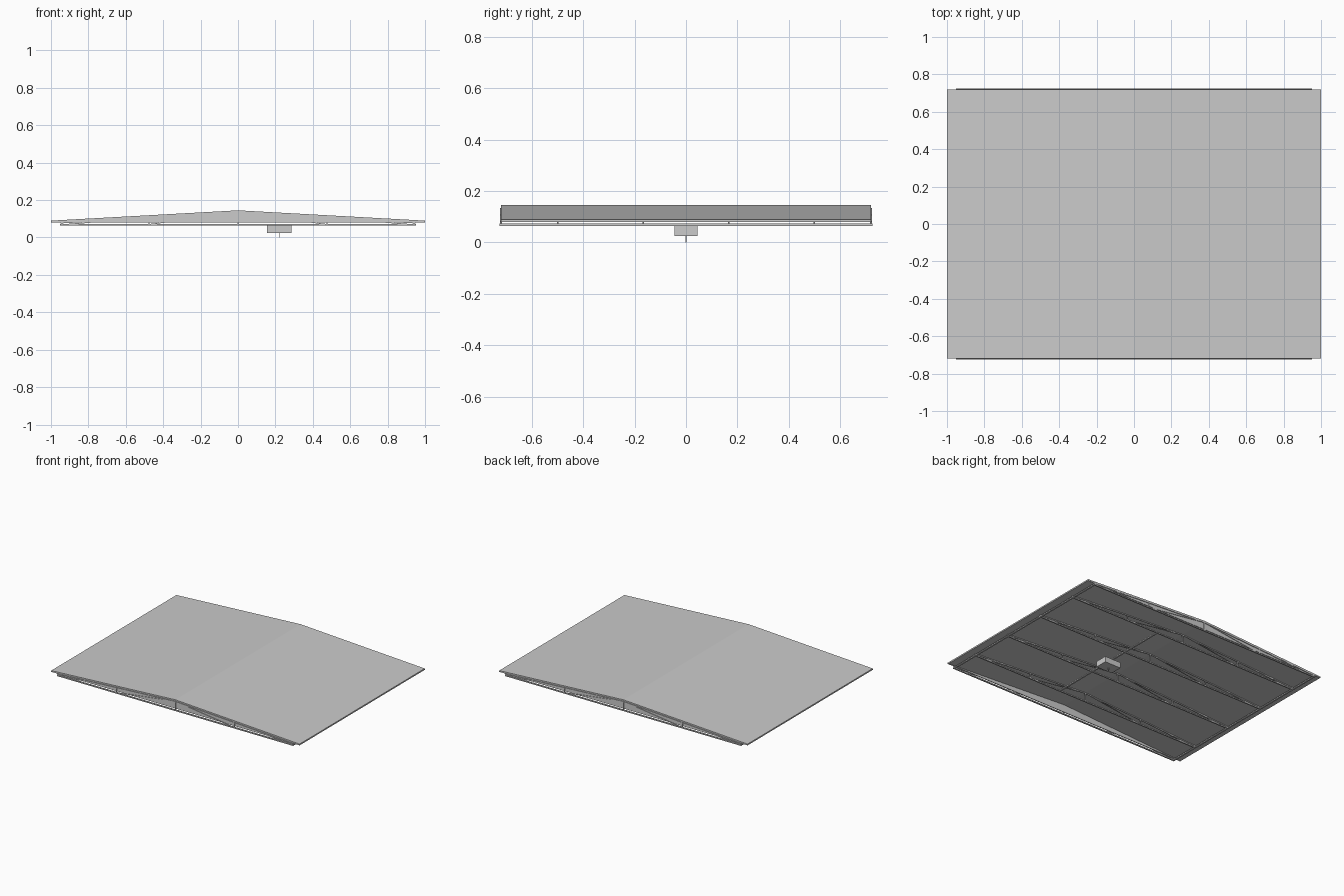
import bpy, bmesh
from mathutils import Vector

if "Cube" in bpy.data.objects:
    bpy.data.objects.remove(bpy.data.objects["Cube"])

X, Y = 1.0, 0.72
EAVE, RIDGE, BASE = 0.09, 0.145, 0.08


def make(name, bm):
    bmesh.ops.recalc_face_normals(bm, faces=bm.faces)
    me = bpy.data.meshes.new(name)
    bm.to_mesh(me)
    bm.free()
    ob = bpy.data.objects.new(name, me)
    bpy.context.collection.objects.link(ob)
    return ob


def prism(bm, profile, y0, y1):
    """Extrude an x-z profile along y."""
    f = bm.faces.new([bm.verts.new((x, y0, z)) for x, z in profile])
    r = bmesh.ops.extrude_face_region(bm, geom=[f])
    vs = [v for v in r["geom"] if isinstance(v, bmesh.types.BMVert)]
    bmesh.ops.translate(bm, verts=vs, vec=(0, y1 - y0, 0))


def box(bm, x0, x1, y0, y1, z0, z1):
    prism(bm, [(x0, z0), (x1, z0), (x1, z1), (x0, z1)], y0, y1)


def bar(bm, a, b, y, t, w):
    """Straight member in the x-z plane, t thick and w wide in y."""
    a, b = Vector(a), Vector(b)
    d = (b - a).normalized()
    n = Vector((-d.y, d.x)) * t / 2
    prism(bm, [a - n, b - n, b + n, a + n], y - w / 2, y + w / 2)


def under(x):
    return BASE + (RIDGE - EAVE) * (1 - abs(x))


# Folded roof sheet
bm = bmesh.new()
prism(bm, [(-X, EAVE), (0, RIDGE), (X, EAVE), (X, BASE),
           (0, RIDGE - 0.01), (-X, BASE)], -Y, Y)
make("roof", bm)

# Triangular gable panels
for s, name in ((-1, "front_gable"), (1, "back_gable")):
    bm = bmesh.new()
    prism(bm, [(-X, BASE), (X, BASE), (0, RIDGE - 0.008)], s * 0.718, s * 0.712)
    make(name, bm)

# Trusses: bottom chord, rafters, posts and diagonals
for i, y in enumerate((-0.72, -0.5, -0.167, 0.167, 0.5, 0.72)):
    bm = bmesh.new()
    w = 0.01
    box(bm, -0.95, 0.95, y - w / 2, y + w / 2, 0.065, 0.073)
    bar(bm, (0, 0.07), (0, under(0)), y, 0.006, 0.006)
    for s in (-1, 1):
        h = s * 0.475
        bar(bm, (s * 0.95, 0.078), (0, under(0) - 0.004), y, 0.006, 0.006)
        bar(bm, (h, 0.07), (h, under(h)), y, 0.006, 0.006)
        bar(bm, (s * 0.94, 0.07), (s * 0.94, under(0.94)), y, 0.006, 0.006)
        bar(bm, (s * 0.92, 0.07), (h, under(h) - 0.003), y, 0.004, 0.004)
        bar(bm, (h, 0.07), (0, under(0) - 0.003), y, 0.004, 0.004)
    make(f"truss_{i + 1}", bm)

# Side beams joining the truss ends
for s, name in ((-1, "left_beam"), (1, "right_beam")):
    bm = bmesh.new()
    box(bm, s * 0.945 - 0.006, s * 0.945 + 0.006, -0.725, 0.725, 0.065, 0.073)
    make(name, bm)

# Carrier rail with hanging unit and drop rod
bm = bmesh.new()
box(bm, 0.214, 0.226, -0.5, 0.5, 0.065, 0.073)
make("carrier_rail", bm)
bm = bmesh.new()
box(bm, 0.155, 0.285, -0.045, 0.045, 0.025, 0.066)
make("hanging_unit", bm)
bm = bmesh.new()
box(bm, 0.218, 0.222, -0.002, 0.002, 0.0, 0.03)
make("drop_rod", bm)
